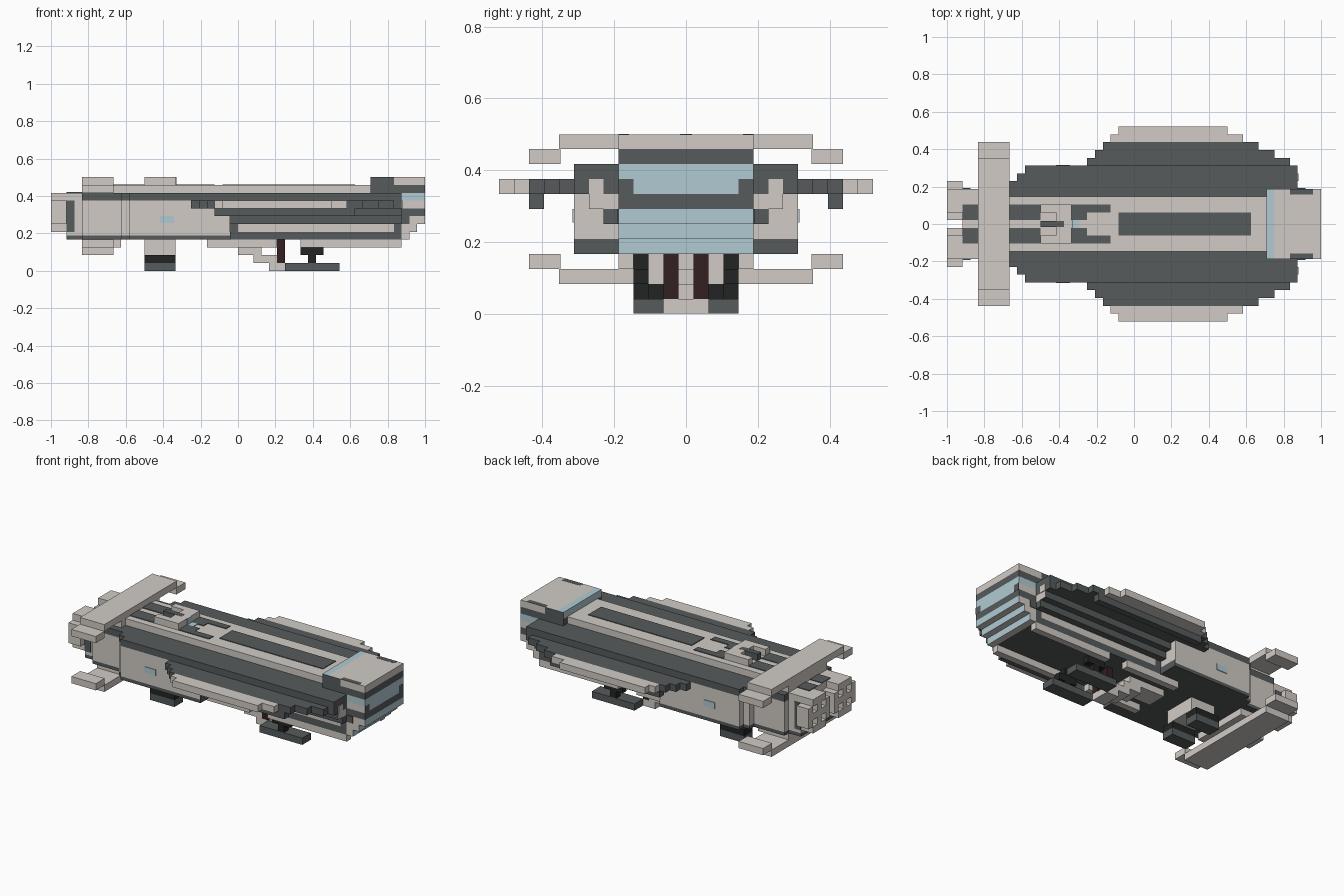
import bpy
import bmesh
from mathutils import Vector

cube = bpy.data.objects.get("Cube")
if cube:
    bpy.data.objects.remove(cube, do_unlink=True)

UNIT = 1 / 24  # one block of the model
THIN = 0.1     # thickness of painted plates, in blocks


def make_material(name, red, green, blue):
    mat = bpy.data.materials.new(name)
    mat.use_nodes = True
    color = (red, green, blue, 1)
    mat.diffuse_color = color
    shader = next(n for n in mat.node_tree.nodes if n.type == "BSDF_PRINCIPLED")
    shader.inputs["Base Color"].default_value = color
    return mat


light = make_material("warm light grey", .64, .6, .56)
dark = make_material("slate grey", .093, .104, .107)
blue = make_material("pale blue", .44, .6, .65)
black = make_material("near black", .016, .017, .017)
red = make_material("dark red", .035, .014, .016)


def add_box(bm, x, y, z):
    """One box from three (low, high) ranges in block units."""
    verts = bmesh.ops.create_cube(bm, size=1)["verts"]
    low, high = (Vector(c) * UNIT for c in zip(x, y, z))
    for v in verts:
        for axis in range(3):
            v.co[axis] = high[axis] if v.co[axis] > 0 else low[axis]


def part(name, mats, boxes, rule=None):
    """Boxes in block units. Plain half widths are centred, y ranges are mirrored."""
    bm = bmesh.new()
    for x, y, z in boxes:
        if isinstance(y, tuple):
            add_box(bm, x, y, z)
            add_box(bm, x, (-y[1], -y[0]), z)
        else:
            add_box(bm, x, (-y, y), z)
    bm.normal_update()
    if rule:
        for face in bm.faces:
            face.material_index = rule(face)
    mesh = bpy.data.meshes.new(name)
    bm.to_mesh(mesh)
    bm.free()
    for mat in mats if isinstance(mats, list) else [mats]:
        mesh.materials.append(mat)
    obj = bpy.data.objects.new(name, mesh)
    bpy.context.collection.objects.link(obj)
    return obj


def front_face(face):
    """Second material on faces turned to the nose."""
    return 1 if face.normal.x > .5 else 0


# Wide rear hull in layers sharing one stepped plan
plan = [((-22, -20), 4.5), ((-20, -15), 5.5), ((-15, -14), 6.5), ((-14, -1), 7.5)]
part("hull_floor", dark, [(x, w, (4, 4.5)) for x, w in plan])
part("hull_walls", light, [(x, w, (4.5, 9)) for x, w in plan])
part("hull_roof", dark, [(x, w, (9, 10)) for x, w in plan[1:]])
part("hull_roof_rear", light, [(plan[0][0], plan[0][1], (9, 10))])
part("hull_shoulder", dark, [((-1, -1 + THIN), (4.5, 7.5), (4, 5))])
part("side_marking", blue, [((-10, -8.2), (7.5, 7.5 + THIN), (6.1, 7))])
part("rear_side_marking", dark, [((-22, -21), (4.5, 4.5 + THIN), (5, 9))])

# Front hull narrowing in steps below the wings
long = (-1, 21)
part("front_keel", dark, [(long, 4.5, (4, 5))])
part("front_stripe", light, [((0, 20), 4.5, (5, 6))])
part("front_stripe_ends", dark, [((-1, 0), 4.5, (5, 6)), ((20, 21), 4.5, (5, 6))])
part("front_lower_step", dark, [(long, 5.5, (6, 7))])
part("front_upper_step", [dark, light], [(long, 6.5, (7, 8))], front_face)
part("front_roof", dark, [(long, 7.5, (8, 10))])
part("front_roof_marking", light, [((21, 21 + THIN), (5.5, 6.5), (8, 9))])

# Side wings stepping out to a light rim
part("wing", dark, [
    ((-6, 20), (7.5, 8.5), (8, 9)), ((-5, 18), (8.5, 9.5), (8, 9)),
    ((-4, 16), (9.5, 10.5), (8, 9)),
])
part("wing_lip", dark, [((-3, 15), (9.5, 10.5), (7, 8))])
part("wing_rim", light, [
    ((-3, 14), (10.5, 11.5), (8, 9)), ((-2, 12), (11.5, 12.5), (8, 9)),
])

# Raised spine with painted recesses
top = (11, 11 + THIN)
part("spine", light, [((-16, 17), 3.5, (10, 11))])
part("spine_slot", dark, [((-2, 15), 1.5, top)])
part("spine_markings", dark, [
    ((-16, -12), (.5, 2.5), top), ((-8, -3), (1.5, 2.5), top),
    ((-8, -6), (.5, 1.5), top),
])
part("rear_roof_marking", dark, [((-22, -20), (.5, 2.5), (10, 10 + THIN))])

# Turret on the spine
part("turret", light, [
    ((-10, -8), 1.5, (11, 12)), ((-12, -8), (1.5, 2.5), (11, 12)),
])
part("turret_barrel", dark, [((-12, -9), .4, (11, 12 + THIN / 5))])
part("turret_window", blue, [((-8, -8 + THIN), .5, (11, 12)), ((-8, -7), .5, top)])

# Upper and lower tail planes
part("upper_tail_plane", light, [
    ((-20, -16), 8.5, (11, 12)), ((-20, -16), (8.4, 10.5), (10, 11)),
    ((-20, -16), 4.5, (10, 11)),
])
part("lower_tail_plane", light, [
    ((-20, -16), 8.5, (2, 3)), ((-20, -16), (8.4, 10.5), (3, 4)),
    ((-20, -15), 4.5, (3, 4)),
])

# Engine rings with crossed spokes
aft = (-24, -22)
part("engine_rings", light, [
    (aft, (1.5, 4.5), (9, 10)), (aft, (1.5, 4.5), (5, 6)),
    (aft, (.5, 1.5), (6, 9)), (aft, (4.5, 5.5), (6, 9)),
])
part("engine_spokes", light, [
    (aft, (1.5, 4.5), (7, 8)), (aft, (2.5, 3.5), (6, 7)), (aft, (2.5, 3.5), (8, 9)),
])

# Layered nose with glazed front faces
for level, end in enumerate((22, 23, 24), start=4):
    part(f"nose_step_{level}", [light, blue], [((21, end), 4.5, (level, level + 1))], front_face)
part("nose_step_trim", dark, [((21, 22), (4.5, 4.5 + THIN), (6, 7))])
part("nose_band", dark, [((21, 24), 4.5, (7, 8))])
part("nose_cheek", [light, blue], [((21, 24), 4.5, (8, 9))], front_face)
part("nose_cheek_corner", dark, [((24, 24 + THIN / 5), (3.5, 4.5), (8, 9))])
part("nose_window", blue, [((21, 24), 4.5, (9, 10))])
part("nose_brow", dark, [((17, 24), 4.5, (10, 11))])
part("nose_cap", light, [((18, 24), 4.5, (11, 12))])
part("nose_cap_trim", dark, [
    ((18, 20), (4.5, 4.5 + THIN / 5), (11, 12)), ((20, 23), (3.8, 4.5), (12, 12 + THIN / 5)),
])
part("rear_window", [blue, dark], [((17, 18), 4.5, (11, 12))],
     lambda face: 1 if abs(face.normal.y) > .5 else 0)

# Belly rails and boarding ramp
part("belly_rails", light, [((-4, 5), (3.5, 4.5), (3, 4)), ((8, 21), (3.5, 4.5), (3, 4))])
part("ramp", light, [
    ((-4, 2), 1.5, (3, 4)), ((0, 3), 1.5, (2, 3)), ((2, 5), 1.5, (1, 2)),
    ((4, 6), 1.5, (0, 1)),
])
part("ramp_struts", red, [((5, 6), (.5, 1.5), (1, 4))])

# Landing gear
part("front_legs", black, [
    ((9, 10), (2.5, 3.5), (1, 4)), ((8, 11), (2.5, 3.5), (2, 3)),
])
part("front_skids", dark, [((6, 13), (1.5, 3.5), (0, 1))])
part("rear_leg_housing", light, [((-12, -8), 2.5, (2, 4))])
part("rear_legs", black, [((-12, -8), (1.5, 3.5), (1, 2))])
part("rear_skids", dark, [((-12, -8), (1.5, 3.5), (0, 1))])
